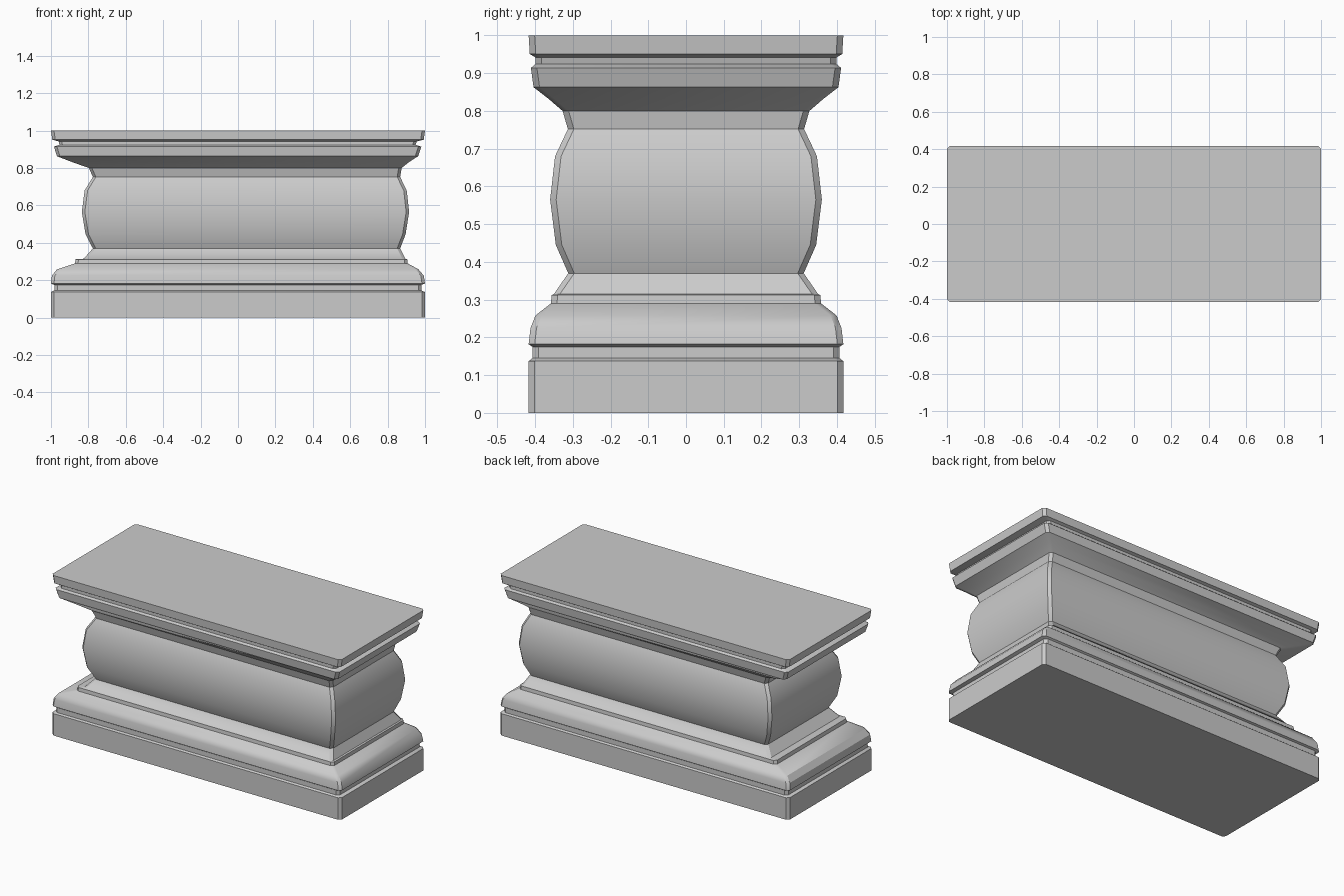
import bpy, bmesh, math

if "Cube" in bpy.data.objects:
    bpy.data.objects.remove(bpy.data.objects["Cube"])


def loft(name, rows, cap_bottom=False, cap_top=False):
    """Stack chamfered rectangles; each row is (z, left, right, half depth)."""
    bm = bmesh.new()
    rings = []
    c = 0.016
    for z, l, r, d in rows:
        pts = [(-l + c, -d), (r - c, -d), (r, -d + c), (r, d - c),
               (r - c, d), (-l + c, d), (-l, d - c), (-l, -d + c)]
        rings.append([bm.verts.new((x, y, z)) for x, y in pts])
    for a, b in zip(rings, rings[1:]):
        for i in range(8):
            j = (i + 1) % 8
            bm.faces.new((a[i], a[j], b[j], b[i]))
    if cap_bottom:
        bm.faces.new(rings[0][::-1])
    if cap_top:
        bm.faces.new(rings[-1])
    mesh = bpy.data.meshes.new(name)
    bm.to_mesh(mesh)
    bm.free()
    ob = bpy.data.objects.new(name, mesh)
    bpy.context.collection.objects.link(ob)
    bpy.ops.object.select_all(action='DESELECT')
    ob.select_set(True)
    bpy.context.view_layer.objects.active = ob
    bpy.ops.object.shade_smooth_by_angle(angle=math.radians(32))
    return ob


# Shared joints between neighbouring parts
groove_low = (0.145, 0.982, 0.98, 0.407)
neck_low = (0.37, 0.776, 0.867, 0.312)
neck_high = (0.752, 0.776, 0.867, 0.313)
groove_high = (0.924, 0.955, 0.95, 0.399)

# Bottom block
loft("plinth", [(0, 1, 1, 0.417), (0.137, 1, 1, 0.417), groove_low],
     cap_bottom=True)

# Rounded base moulding with small fillet
loft("base_moulding", [
    groove_low, (0.175, 0.982, 0.98, 0.407), (0.182, 1, 1, 0.417),
    (0.225, 0.995, 0.993, 0.412), (0.258, 0.968, 0.965, 0.399),
    (0.29, 0.872, 0.907, 0.358), (0.312, 0.868, 0.905, 0.356),
    (0.315, 0.825, 0.895, 0.35), neck_low])

# Bulging middle
loft("body", [
    neck_low, (0.445, 0.815, 0.896, 0.345), (0.565, 0.835, 0.915, 0.36),
    (0.68, 0.82, 0.902, 0.347), neck_high])

# Flaring cornice
loft("cornice", [
    neck_high, (0.80, 0.797, 0.875, 0.327), (0.832, 0.888, 0.915, 0.364),
    (0.863, 0.968, 0.963, 0.404), (0.914, 0.984, 0.98, 0.411), groove_high])

# Top slab with recessed band below it
loft("top_slab", [
    groove_high, (0.942, 0.958, 0.955, 0.399), (0.951, 0.993, 0.993, 0.414),
    (1.0, 1, 1, 0.417)], cap_top=True)
